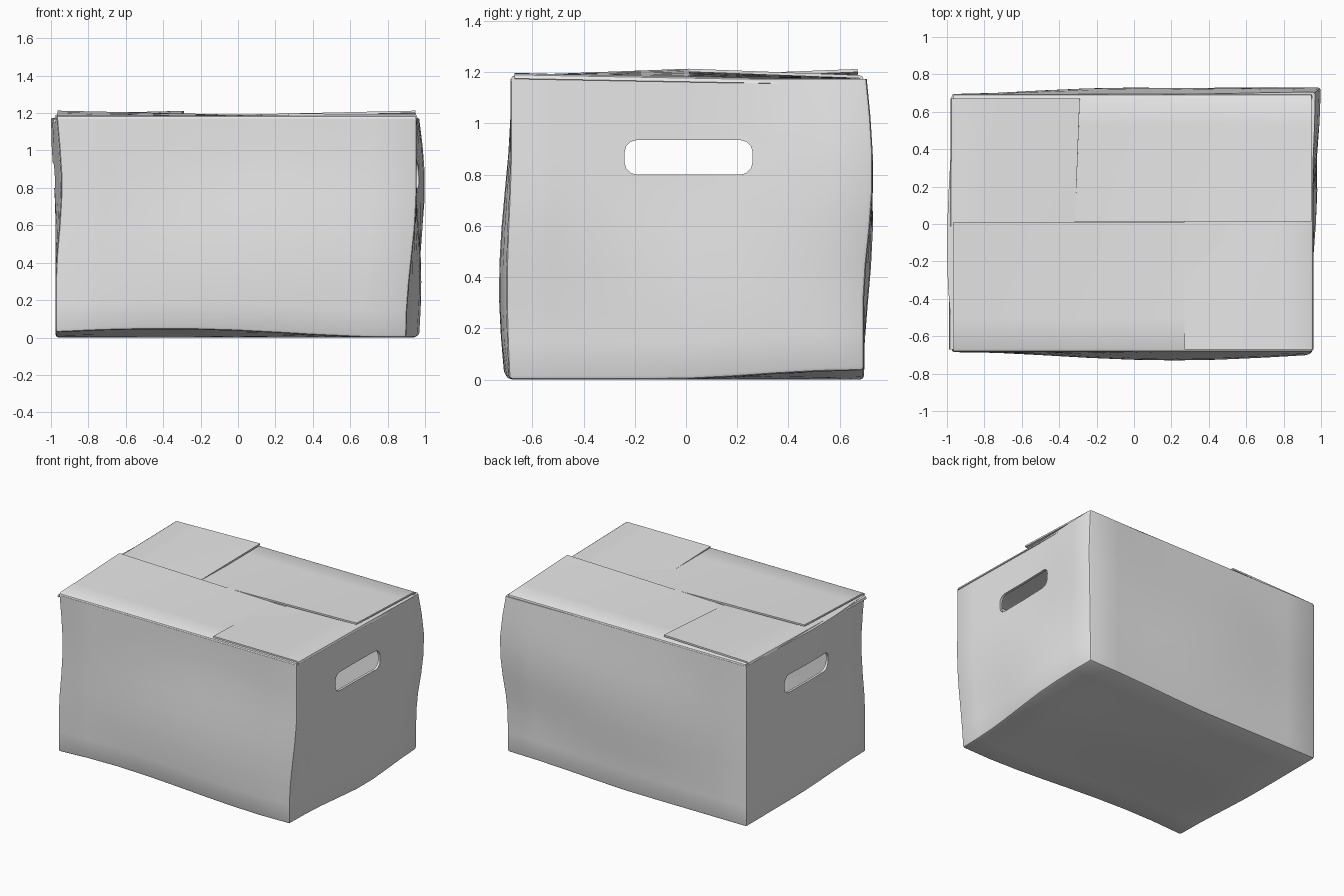
import bpy
import bmesh
from mathutils import Vector

if "Cube" in bpy.data.objects:
    bpy.data.objects.remove(bpy.data.objects["Cube"], do_unlink=True)

card = bpy.data.materials.new("grey_cardboard")
card.use_nodes = True
card.diffuse_color = (0.8, 0.8, 0.8, 1)
card.node_tree.nodes["Principled BSDF"].inputs["Base Color"].default_value = (0.8, 0.8, 0.8, 1)


def make_object(name, bm):
    mesh = bpy.data.meshes.new(name)
    bm.to_mesh(mesh)
    bm.free()
    mesh.materials.append(card)
    obj = bpy.data.objects.new(name, mesh)
    bpy.context.collection.objects.link(obj)
    return obj


def finish(obj):
    """Apply the modifiers, then smooth everything but the sharp edges."""
    bpy.ops.object.select_all(action="DESELECT")
    obj.select_set(True)
    bpy.context.view_layer.objects.active = obj
    for mod in list(obj.modifiers):
        bpy.ops.object.modifier_apply(modifier=mod.name)
    bpy.ops.object.shade_smooth_by_angle(angle=0.6)


def add_thickness(obj, amount):
    mod = obj.modifiers.new("thickness", "SOLIDIFY")
    mod.thickness = amount
    mod.offset = -1


# Dents and bulges: centre in the unit box, reach, push
DENTS = [
    ((0.25, -1, -0.4), 1.2, (0, -0.045, 0)),
    ((0, 1, 0.1), 1.0, (0, 0.035, 0)),
    ((1, 1, 0.4), 0.9, (0.045, 0.035, 0)),
    ((1, 0.3, -0.5), 1.0, (0.025, 0, 0)),
    ((1, -1, -1), 1.3, (-0.055, 0, 0)),
    ((-1, -1, 0.4), 0.9, (0.03, 0, 0)),
    ((-1, -0.2, 1), 1.0, (-0.025, 0, 0)),
    ((-0.4, -1, -1), 1.3, (0, 0, 0.045)),
    ((1, 1, -1), 1.1, (0, 0, 0.035)),
]
RIM = 1.172

# Open box with slightly battered walls
bm = bmesh.new()
bmesh.ops.create_cube(bm, size=2)
bmesh.ops.subdivide_edges(bm, edges=bm.edges[:], cuts=7, use_grid_fill=True)
bm.normal_update()
lid = [f for f in bm.faces if f.normal.z > 0.9]
bmesh.ops.delete(bm, geom=lid, context="FACES")
for v in bm.verts:
    unit = v.co.copy()
    v.co = Vector((unit.x * 0.965 - 0.01, unit.y * 0.69 + 0.005, (unit.z + 1) / 2 * RIM))
    for centre, reach, push in DENTS:
        d = (unit - Vector(centre)).length / reach
        if d < 1:
            v.co += Vector(push) * (1 - d * d) ** 2
box = make_object("box_walls", bm)
bevel = box.modifiers.new("soft_edges", "BEVEL")
bevel.width = 0.015
bevel.segments = 2
bevel.limit_method = "ANGLE"
bevel.angle_limit = 0.8
add_thickness(box, 0.018)

# Hand holes, cut through both ends
bm = bmesh.new()
bmesh.ops.create_cube(bm, size=1)
for v in bm.verts:
    v.co = Vector((v.co.x * 3, v.co.y * 0.5 + 0.01, v.co.z * 0.135 + 0.867))
long_edges = [e for e in bm.edges if abs(e.verts[0].co.x - e.verts[1].co.x) > 1]
bmesh.ops.bevel(bm, geom=long_edges, offset=0.048, segments=3, profile=0.5, affect="EDGES")
cutter = make_object("hand_hole_cutter", bm)
cutter.hide_render = True
cut = box.modifiers.new("hand_holes", "BOOLEAN")
cut.operation = "DIFFERENCE"
cut.solver = "EXACT"
cut.object = cutter
finish(box)
bpy.data.objects.remove(cutter, do_unlink=True)


def flap(name, hinge_a, hinge_b, tip_a, tip_b):
    """Thin sheet rolled over the rim at its hinge, twisted towards its tip."""
    ha, hb, ta, tb = map(Vector, (hinge_a, hinge_b, tip_a, tip_b))
    bm = bmesh.new()
    rows = []
    for t in (0, 0.008, 0.025, 0.25, 0.5, 0.75, 1):
        row = []
        for i in range(9):
            p = ha.lerp(hb, i / 8).lerp(ta.lerp(tb, i / 8), t)
            if t < 0.02:
                p.z -= 0.02 if t == 0 else 0.006
            row.append(bm.verts.new(p))
        rows.append(row)
    for r0, r1 in zip(rows, rows[1:]):
        for i in range(8):
            bm.faces.new((r0[i], r0[i + 1], r1[i + 1], r1[i]))
    bm.normal_update()
    if sum(f.normal.z for f in bm.faces) < 0:
        bmesh.ops.reverse_faces(bm, faces=bm.faces[:])
    obj = make_object(name, bm)
    add_thickness(obj, 0.012)
    finish(obj)


# Four flaps woven over and under each other
flap("front_flap", (-0.965, -0.685, 1.187), (0.95, -0.685, 1.187),
     (-0.965, 0.01, 1.213), (0.95, 0.01, 1.17))
flap("back_flap", (-0.965, 0.695, 1.187), (0.95, 0.695, 1.187),
     (-0.965, 0.013, 1.17), (0.95, 0.013, 1.213))
flap("right_flap", (-0.99, -0.67, 1.17), (-0.98, 0.67, 1.195),
     (-0.34, -0.67, 1.16), (-0.29, 0.67, 1.212))
flap("left_flap", (0.96, -0.67, 1.195), (0.96, 0.67, 1.17),
     (0.27, -0.67, 1.197), (0.27, 0.67, 1.16))
